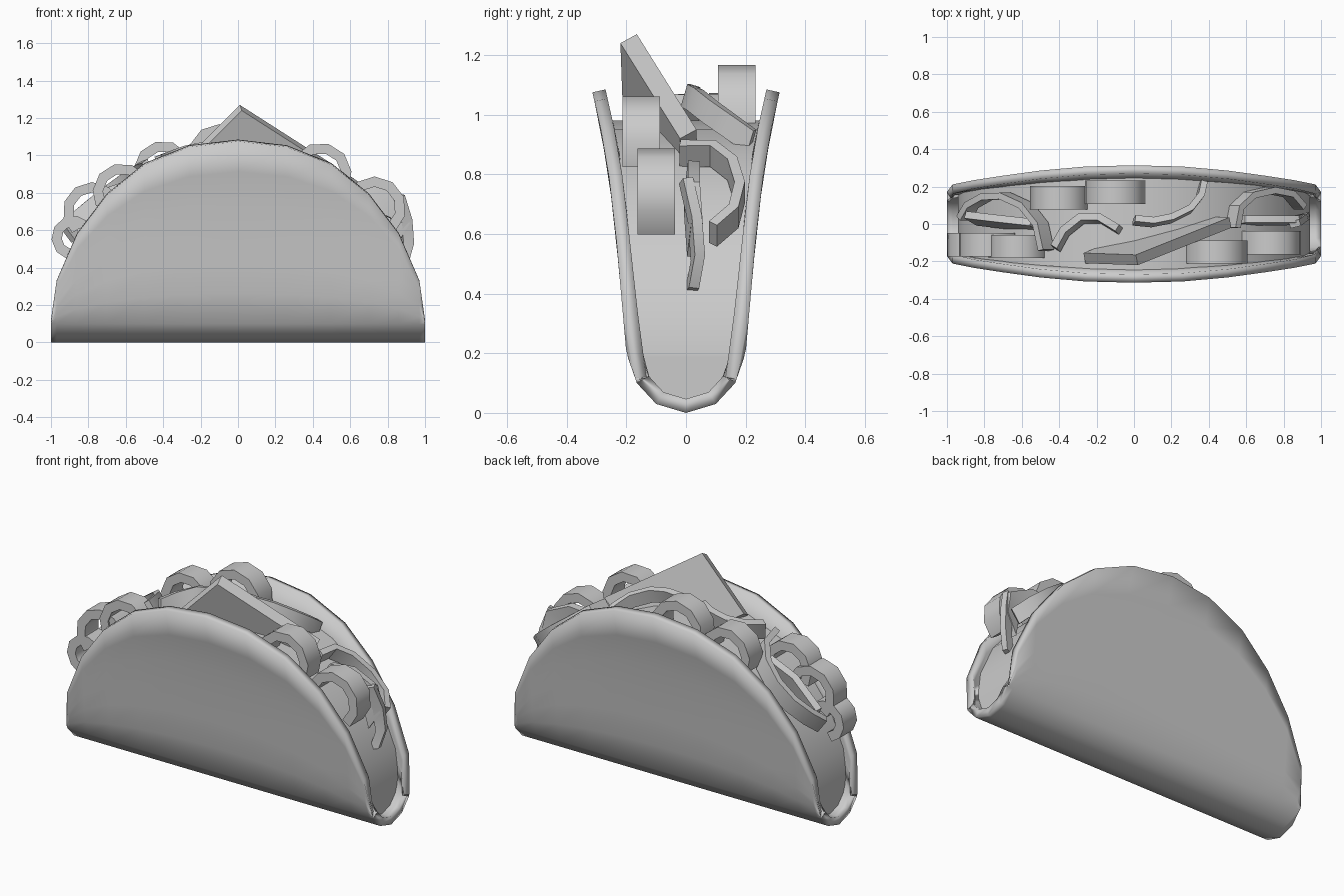
import bpy
import bmesh
from math import sin, cos, radians
from mathutils import Vector

if "Cube" in bpy.data.objects:
    bpy.data.objects.remove(bpy.data.objects["Cube"])

mat = bpy.data.materials.new("plain grey")
mat.use_nodes = True
mat.diffuse_color = (0.6, 0.6, 0.6, 1)
mat.node_tree.nodes["Principled BSDF"].inputs["Base Color"].default_value = (0.6, 0.6, 0.6, 1)


def make(name, bm, angle=35):
    bmesh.ops.recalc_face_normals(bm, faces=bm.faces)
    mesh = bpy.data.meshes.new(name)
    bm.to_mesh(mesh)
    bm.free()
    mesh.materials.append(mat)
    ob = bpy.data.objects.new(name, mesh)
    bpy.context.collection.objects.link(ob)
    bpy.ops.object.select_all(action='DESELECT')
    ob.select_set(True)
    bpy.context.view_layer.objects.active = ob
    bpy.ops.object.shade_smooth_by_angle(angle=radians(angle))
    return ob


def loft(bm, rings, closed):
    """Bridge rows of points with quads; closed rows become a capped tube."""
    rows = [[bm.verts.new(p) for p in ring] for ring in rings]
    n = len(rows[0])
    for a, b in zip(rows, rows[1:]):
        for i in range(n if closed else n - 1):
            j = (i + 1) % n
            bm.faces.new((a[i], a[j], b[j], b[i]))
    if closed:
        bm.faces.new(rows[0])
        bm.faces.new(rows[-1])


def wall(z, points):
    """Half depth of the fold at height z."""
    for (y0, z0), (y1, z1) in zip(points, points[1:]):
        if z <= z1:
            return y0 + (y1 - y0) * (z - z0) / (z1 - z0)
    return points[-1][0]


def mirrored(half):
    return [(-x, z) for x, z in half] + [(x, z) for x, z in reversed(half[:-1])]


def fold(x, top, base, sides, steps=6):
    """U-shaped cross-section from the back rim, under the base, to the front rim."""
    z0 = base[-1][1]
    half = list(base)
    for i in range(1, steps + 1):
        z = z0 + (top - z0) * i / steps
        half.append((wall(z, sides), z))
    return [(x, y, z) for y, z in reversed(half)] + [(x, -y, z) for y, z in half[1:]]


# Folded shell
rim = [(1, .12), (.97, .33), (.86, .58), (.7, .79), (.5, .95), (.26, 1.045), (0, 1.075)]
outer = [(.165, .1), (.2, .2), (.24, .65), (.27, .88), (.315, 1.08)]
bm = bmesh.new()
loft(bm, [fold(x, z, [(0, 0), (.1, .03), (.165, .1)], outer) for x, z in mirrored(rim)], False)
bmesh.ops.recalc_face_normals(bm, faces=bm.faces)
down = min(bm.faces, key=lambda f: f.calc_center_median().z)
flip = down.normal.z > 0
shell = make("shell", bm)
if flip:
    shell.data.flip_normals()
solid = shell.modifiers.new("thickness", 'SOLIDIFY')
solid.thickness = 0.045
solid.offset = -1
solid.use_even_offset = True

# Solid filling inside the fold
crest = [(.94, .2), (.91, .36), (.81, .56), (.66, .73), (.46, .87), (.23, .95), (0, .98)]
inner = [(.13, .13), (.157, .2), (.2, .65), (.225, .88), (.25, 1.0)]
bm = bmesh.new()
loft(bm, [fold(x, z, [(0, .042), (.08, .07), (.13, .13)], inner) for x, z in mirrored(crest)], True)
make("filling", bm)


def strip(name, path, across, width, thick):
    """Sweep a flat rectangular section along a path; across is its broad direction."""
    path = [Vector(p) for p in path]
    across = Vector(across).normalized()
    rings = []
    for i, p in enumerate(path):
        tangent = path[min(i + 1, len(path) - 1)] - path[max(i - 1, 0)]
        t = tangent.cross(across).normalized() * thick / 2
        w = across * width / 2
        rings.append([p + w + t, p - w + t, p - w - t, p + w - t])
    bm = bmesh.new()
    loft(bm, rings, True)
    make(name, bm, 40)


def scallop(name, x, y, z, radius, tilt):
    """One arched bump of a frilly leaf, leaning along the rim."""
    path = []
    for i in range(7):
        a = radians(-105 + 35 * i + tilt)
        path.append((x + radius * sin(a), y, z + radius * cos(a)))
    strip(name, path, (0, 1, 0), 0.125, 0.055)


# Frilly leaves: front right, front left and back
scallop("front_leaf_upper", .44, -.15, .9, .14, 15)
scallop("front_leaf_lower", .73, -.1, .72, .14, 35)
scallop("side_leaf_upper", -.62, -.12, .8, .13, -15)
scallop("side_leaf_middle", -.78, -.11, .7, .13, -35)
scallop("side_leaf_lower", -.88, -.11, .56, .09, -60)
scallop("back_leaf_lower", -.4, .14, .92, .13, -15)
scallop("back_leaf_upper", -.1, .17, 1.0, .14, 0)

# Curved onion slivers
strip("right_sliver", [(.53, -.02, .87), (.55, .09, .87), (.62, .155, .82), (.73, .18, .74),
                       (.83, .16, .66), (.89, .09, .6)], (.6, 0, .8), .09, .035)
strip("left_sliver", [(-.91, .03, .58), (-.87, .1, .64), (-.79, .145, .71), (-.69, .15, .79),
                      (-.58, .1, .87), (-.5, 0, .92), (-.47, -.14, .93)], (-.6, 0, .8), .1, .035)
strip("middle_sliver", [(-.42, -.13, .95), (-.37, -.04, .97), (-.28, .03, 1.0),
                        (-.18, .03, 1.02), (-.08, -.03, 1.02)], (-.2, .2, 1), .1, .04)
strip("back_sliver", [(0, .02, 1.06), (.1, .01, 1.06), (.2, .03, 1.05), (.3, .08, 1.01),
                      (.355, .15, .96), (.37, .22, .91)], (.2, .3, 1), .08, .035)

# Thin shards near the ends
strip("right_shard", [(.56, .02, .78), (.7, .02, .79), (.85, .02, .72), (.88, .03, .58)],
      (.5, .1, .8), .13, .04)
strip("end_shard", [(.86, 0, .78), (.9, .03, .65), (.91, .04, .52), (.88, .02, .41)],
      (.6, .15, .2), .06, .035)
strip("left_shard", [(-.52, -.01, .82), (-.7, .01, .76), (-.87, .03, .62)],
      (-.5, .3, .8), .13, .04)

# Large square slice with one corner pointing up
corner, left, right = Vector((.02, -.22, 1.24)), Vector((-.28, .01, -.28)), Vector((.5, .2, -.32))
depth = Vector((-.01, .055, .03))
bm = bmesh.new()
face = [corner, corner + left, corner + left + right, corner + right]
loft(bm, [face, [p + depth for p in face]], True)
make("corner_slice", bm)
